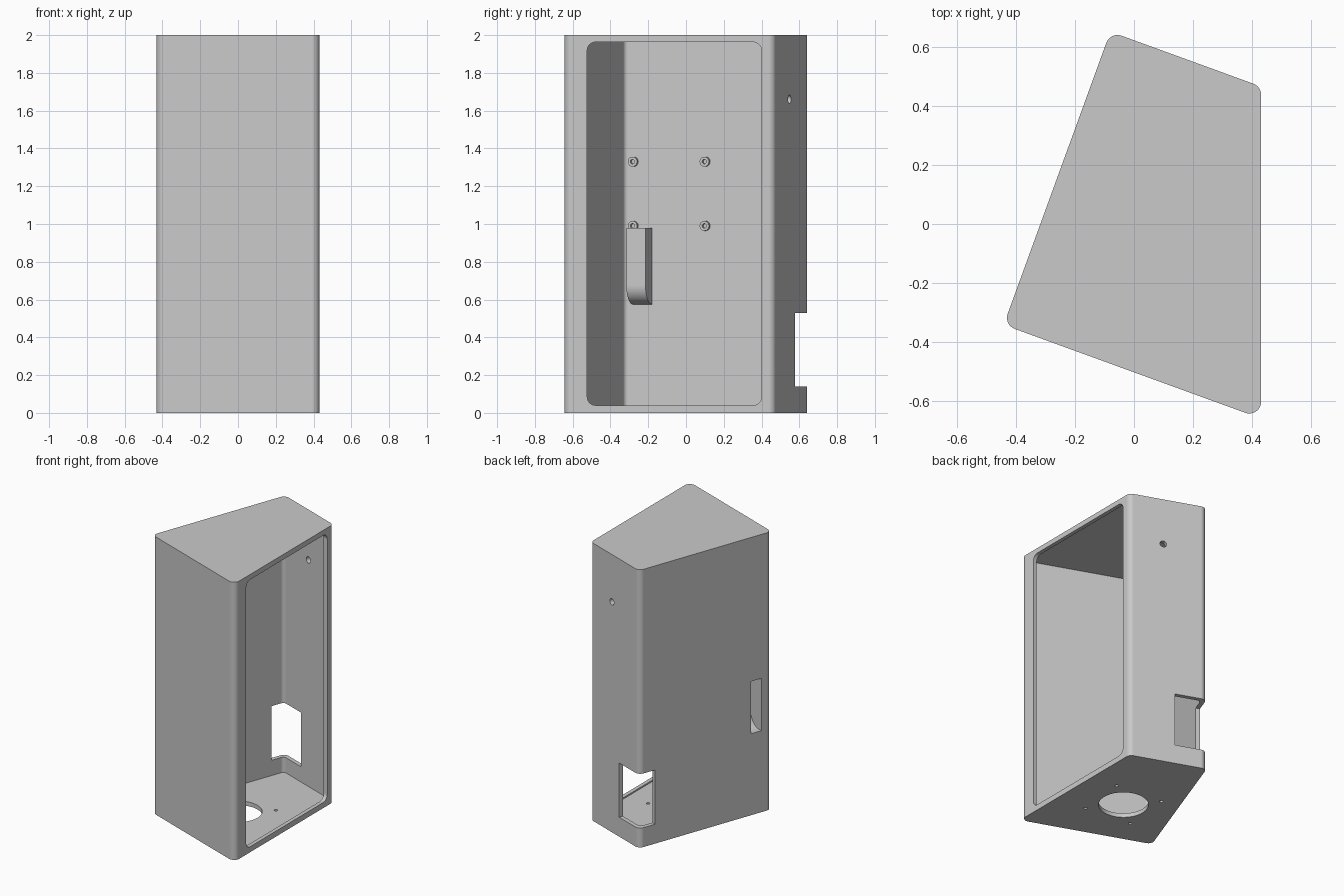
import bpy, bmesh, math
from mathutils import Matrix, Vector

cube = bpy.data.objects.get("Cube")
if cube:
    bpy.data.objects.remove(cube, do_unlink=True)

grey = bpy.data.materials.new("plain grey")
grey.use_nodes = True
COLOUR = (0.59, 0.59, 0.59, 1)
grey.diffuse_color = COLOUR
grey.node_tree.nodes["Principled BSDF"].inputs["Base Color"].default_value = COLOUR

# Wall frame: x runs inward from the slanted side wall, y along it to the back
ANGLE = math.radians(20)
CORNER = Vector((-0.442, -0.342, 0))
LENGTH = 1.058
WALL = 0.03
HEIGHT = 2.0
FACE_X = 0.431
FRAME = Matrix.Translation(CORNER) @ Matrix.Rotation(-ANGLE, 4, 'Z')
ALONG_X = Matrix(((0, 0, 1, 0), (1, 0, 0, 0), (0, 1, 0, 0), (0, 0, 0, 1)))
ALONG_Y = Matrix.Rotation(math.pi / 2, 4, 'X')
HOLE_X, HOLE_Y = 0.037, -0.065


def circle(cx, cy, r, n=32):
    return [(cx + r * math.cos(math.tau * i / n), cy + r * math.sin(math.tau * i / n))
            for i in range(n)]


def rounded(points, r, steps=8):
    """Round every corner of a convex counter-clockwise outline."""
    result = []
    for i, p in enumerate(points):
        p = Vector(p)
        a = (Vector(points[i - 1]) - p).normalized()
        b = (Vector(points[(i + 1) % len(points)]) - p).normalized()
        half = a.angle(b) / 2
        centre = p + (a + b).normalized() * (r / math.sin(half))
        start = p + a * (r / math.tan(half)) - centre
        sweep = math.pi - 2 * half
        for k in range(steps + 1):
            t = sweep * k / steps
            c, s = math.cos(t), math.sin(t)
            result.append((centre.x + start.x * c - start.y * s,
                           centre.y + start.x * s + start.y * c))
    return result


def rect(x0, y0, x1, y1):
    return [(x0, y0), (x1, y0), (x1, y1), (x0, y1)]


def prism(name, outline, z0, z1, matrix):
    bm = bmesh.new()
    base = bm.faces.new([bm.verts.new((x, y, z0)) for x, y in outline])
    ext = bmesh.ops.extrude_face_region(bm, geom=[base])
    top = [v for v in ext["geom"] if isinstance(v, bmesh.types.BMVert)]
    bmesh.ops.translate(bm, verts=top, vec=(0, 0, z1 - z0))
    bm.transform(matrix)
    bm.normal_update()
    bmesh.ops.recalc_face_normals(bm, faces=bm.faces)
    if bm.calc_volume(signed=True) < 0:
        bmesh.ops.reverse_faces(bm, faces=bm.faces)
    mesh = bpy.data.meshes.new(name)
    bm.to_mesh(mesh)
    bm.free()
    mesh.materials.append(grey)
    obj = bpy.data.objects.new(name, mesh)
    bpy.context.collection.objects.link(obj)
    return obj


def cut(obj, cutters):
    """Subtract the cutters, bake the result and drop the cutters."""
    for cutter in cutters:
        cutter.hide_render = True
        mod = obj.modifiers.new("cut", 'BOOLEAN')
        mod.operation, mod.solver, mod.object = 'DIFFERENCE', 'EXACT', cutter
    graph = bpy.context.evaluated_depsgraph_get()
    mesh = bpy.data.meshes.new_from_object(obj.evaluated_get(graph))
    obj.modifiers.clear()
    obj.data = mesh
    for cutter in cutters:
        bpy.data.objects.remove(cutter, do_unlink=True)


def footprint(inset, face_x):
    """Slanted four-sided plan, inset from three walls and ending at face_x."""
    def reach(y):
        return (face_x - CORNER.x - y * math.sin(ANGLE)) / math.cos(ANGLE)
    near, far = inset, LENGTH - inset
    return [(inset, near), (reach(near), near), (reach(far), far), (inset, far)]


def scoop_outline(depth, top, start):
    """Side profile of the scoop: straight front, quarter-round bottom."""
    arc = [(WALL + depth * math.sin(math.pi / 2 * i / 12),
            0.675 - depth * math.cos(math.pi / 2 * i / 12)) for i in range(13)]
    return [(start, 0.675 - depth)] + arc + [(WALL + depth, top), (start, top)]


def scoop_channel():
    return prism("scoop_channel", scoop_outline(0.088, 0.963, -0.05),
                 -0.165, -0.081, FRAME @ ALONG_Y)


# Housing shell with cavity, side opening, corner notch, slot and holes
housing = prism("housing", rounded(footprint(0, FACE_X), 0.04), 0, HEIGHT, FRAME)
cutters = [
    prism("cavity", rounded(footprint(WALL, FACE_X - 0.028), 0.025),
          WALL, HEIGHT - WALL, FRAME),
    prism("side_opening", rounded(rect(-0.523, 0.04, 0.4, 1.963), 0.045),
          FACE_X - 0.06, FACE_X + 0.1, ALONG_X),
    prism("corner_notch", rect(-0.1, LENGTH - 0.13, 0.222, LENGTH + 0.1),
          0.14, 0.53, FRAME),
    prism("back_hole", circle(0.305, 1.66, 0.023),
          -LENGTH - 0.05, -LENGTH + 0.1, FRAME @ ALONG_Y),
    prism("floor_hole", circle(HOLE_X, HOLE_Y, 0.165, 64), -0.1, 0.1, Matrix()),
    scoop_channel(),
]
for i in range(4):
    turn = math.radians(40 + 90 * i)
    cutters.append(prism("floor_screw_hole",
                         circle(HOLE_X + 0.255 * math.cos(turn),
                                HOLE_Y + 0.255 * math.sin(turn), 0.012, 16),
                         -0.1, 0.1, Matrix()))
cut(housing, cutters)
parts = [housing]

# Hollow scoop behind the wall slot
scoop = prism("cable_scoop", scoop_outline(0.1, 0.98, WALL - 0.004),
              -0.183, -0.075, FRAME @ ALONG_Y)
cut(scoop, [scoop_channel()])
parts.append(scoop)

# Four screw bosses on the slanted wall
for y in (0.08, 0.485):
    for z in (0.99, 1.33):
        boss = prism("screw_boss", circle(y, z, 0.026), WALL - 0.003, WALL + 0.02,
                     FRAME @ ALONG_X)
        cut(boss, [prism("boss_hole", circle(y, z, 0.012, 20), 0, 0.1,
                         FRAME @ ALONG_X)])
        parts.append(boss)

# Smooth the rounded corners, keep flat walls flat and edges sharp
for obj in bpy.context.view_layer.objects:
    obj.select_set(obj in parts)
bpy.context.view_layer.objects.active = housing
bpy.ops.object.shade_smooth_by_angle(angle=math.radians(30))
for obj in parts:
    obj.modifiers.new("flat walls", 'WEIGHTED_NORMAL').keep_sharp = True
